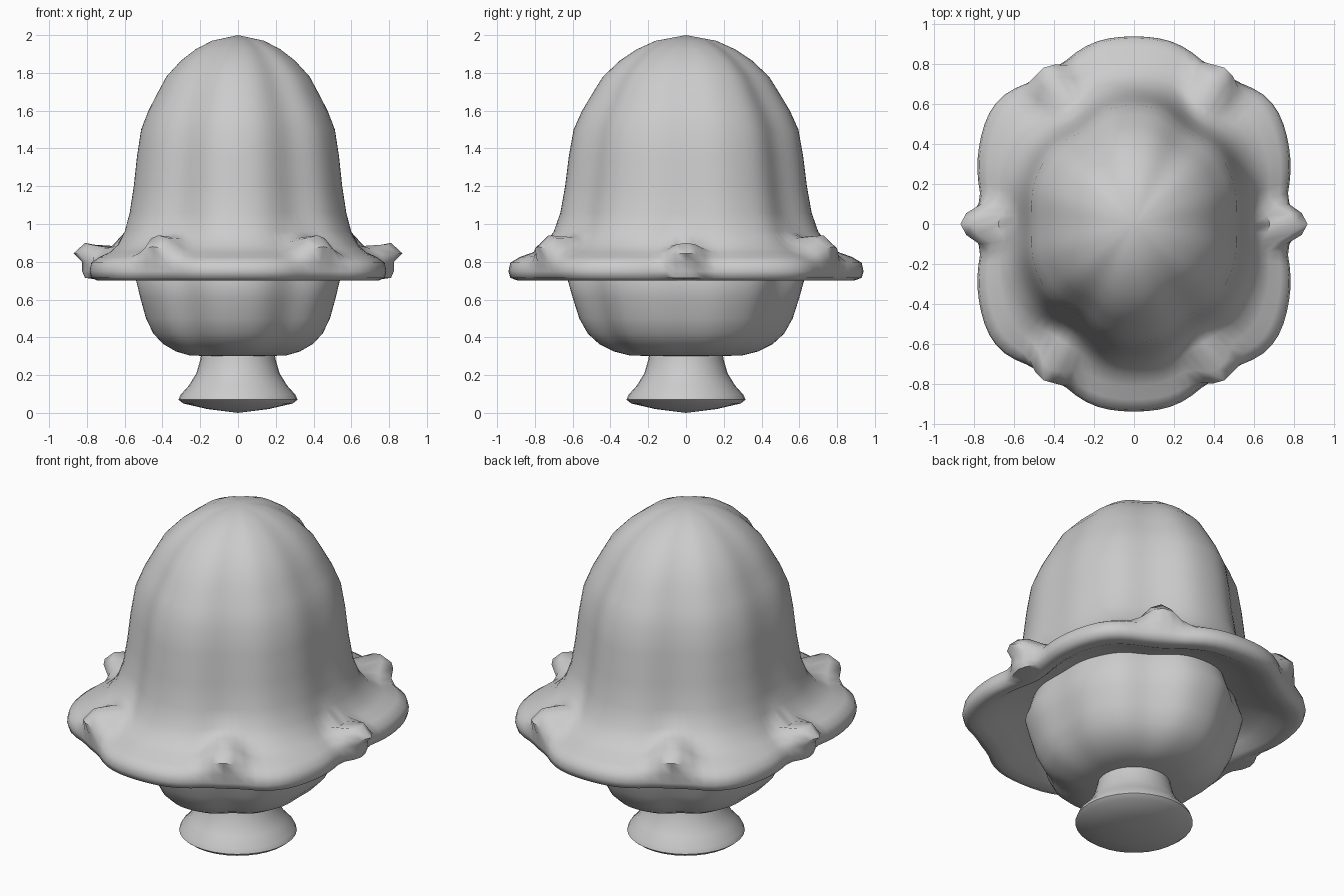
import bpy, bmesh
from math import sin, cos, pi, tau, exp

if "Cube" in bpy.data.objects:
    bpy.data.objects.remove(bpy.data.objects["Cube"])


def loft(name, rings):
    """Skin a list of vertex rings (a one-point ring is a pole)."""
    bm = bmesh.new()
    rows = [[bm.verts.new(p) for p in ring] for ring in rings]
    for a, b in zip(rows, rows[1:]):
        n = max(len(a), len(b))
        for i in range(n):
            j = (i + 1) % n
            if len(a) == 1:
                bm.faces.new((a[0], b[j], b[i]))
            elif len(b) == 1:
                bm.faces.new((a[i], a[j], b[0]))
            else:
                bm.faces.new((a[i], a[j], b[j], b[i]))
    bmesh.ops.recalc_face_normals(bm, faces=bm.faces[:])
    mesh = bpy.data.meshes.new(name)
    bm.to_mesh(mesh)
    bm.free()
    ob = bpy.data.objects.new(name, mesh)
    bpy.context.collection.objects.link(ob)
    bpy.context.view_layer.objects.active = ob
    ob.select_set(True)
    bpy.ops.object.shade_smooth_by_angle(angle=1.0)
    ob.select_set(False)
    return ob


# Where cap rows are pulled at the grooves to form nubs: row -> side / corner (radius, z)
NUBS = {12: ((0.68, 0.87), (0.69, 0.93)),
        13: ((0.81, 0.90), (0.84, 0.94)),
        14: ((0.87, 0.845), (0.905, 0.88)),
        15: ((0.825, 0.80), (0.88, 0.80)),
        16: ((0.825, 0.75), (0.88, 0.75)),
        17: ((0.81, 0.715), (0.87, 0.715))}


def body_shape(t):
    """Oval with soft grooves every 60 degrees, weakest at the x sides."""
    oval = 1 / ((cos(t) / 0.895) ** 2 + sin(t) ** 2) ** 0.5
    return oval * (1 - (0.075 - 0.035 * cos(t) ** 8) * abs(cos(3 * t)) ** 4)


def brim_shape(t):
    """Round outline flattened on the x sides."""
    limit = 0.86 / max(abs(cos(t)), 0.05)
    return (1 + limit ** -12) ** (-1 / 12) * (1 - 0.07 * abs(cos(3 * t)) ** 4)


def round_shape(t):
    return 1


def revolve(profile, n=96, shape=None, nubs={}):
    rings = []
    for row, (r, z) in enumerate(profile):
        if r == 0:
            rings.append([(0, 0, z)])
            continue
        ring = []
        mix = min(1, max(0, (r - 0.68) / 0.16))
        for i in range(n):
            t = tau * i / n
            s = shape(t) if shape else body_shape(t) * (1 - mix) + brim_shape(t) * mix
            k, h = r * s, z
            if row in nubs:
                near = round(t / (pi / 3))
                R, top = nubs[row][0 if near % 3 == 0 else 1]
                w = exp(-(abs(t - near * pi / 3) / 0.13) ** 2.5)
                k, h = k + (R - k) * w, z + (top - z) * w
            ring.append((k * cos(t), k * sin(t), h))
        rings.append(ring)
    return rings


# Bell-shaped cap with nubs, a rolled brim and a hollow underside
loft("cap", revolve([
    (0, 2.0), (0.16, 1.97), (0.26, 1.925), (0.35, 1.865), (0.44, 1.78), (0.49, 1.70),
    (0.55, 1.60), (0.595, 1.50), (0.62, 1.36), (0.64, 1.20), (0.665, 1.06),
    (0.70, 0.96), (0.75, 0.89), (0.81, 0.85), (0.88, 0.825), (0.93, 0.795),
    (0.94, 0.75), (0.93, 0.715), (0.89, 0.70), (0.83, 0.71), (0.75, 0.75),
    (0.66, 0.79), (0.58, 0.81)], nubs=NUBS))

# Lobed bowl below the cap
loft("bowl", revolve([
    (0.58, 0.83), (0.625, 0.70), (0.60, 0.61), (0.565, 0.50), (0.52, 0.42),
    (0.46, 0.365), (0.38, 0.325), (0.30, 0.305), (0.18, 0.30), (0, 0.30)],
    shape=body_shape))

# Round flared foot
loft("foot", revolve([
    (0.19, 0.34), (0.20, 0.28), (0.22, 0.21), (0.26, 0.145), (0.305, 0.095),
    (0.315, 0.07), (0.29, 0.05), (0.16, 0.02), (0, 0.0)], 32, round_shape))
